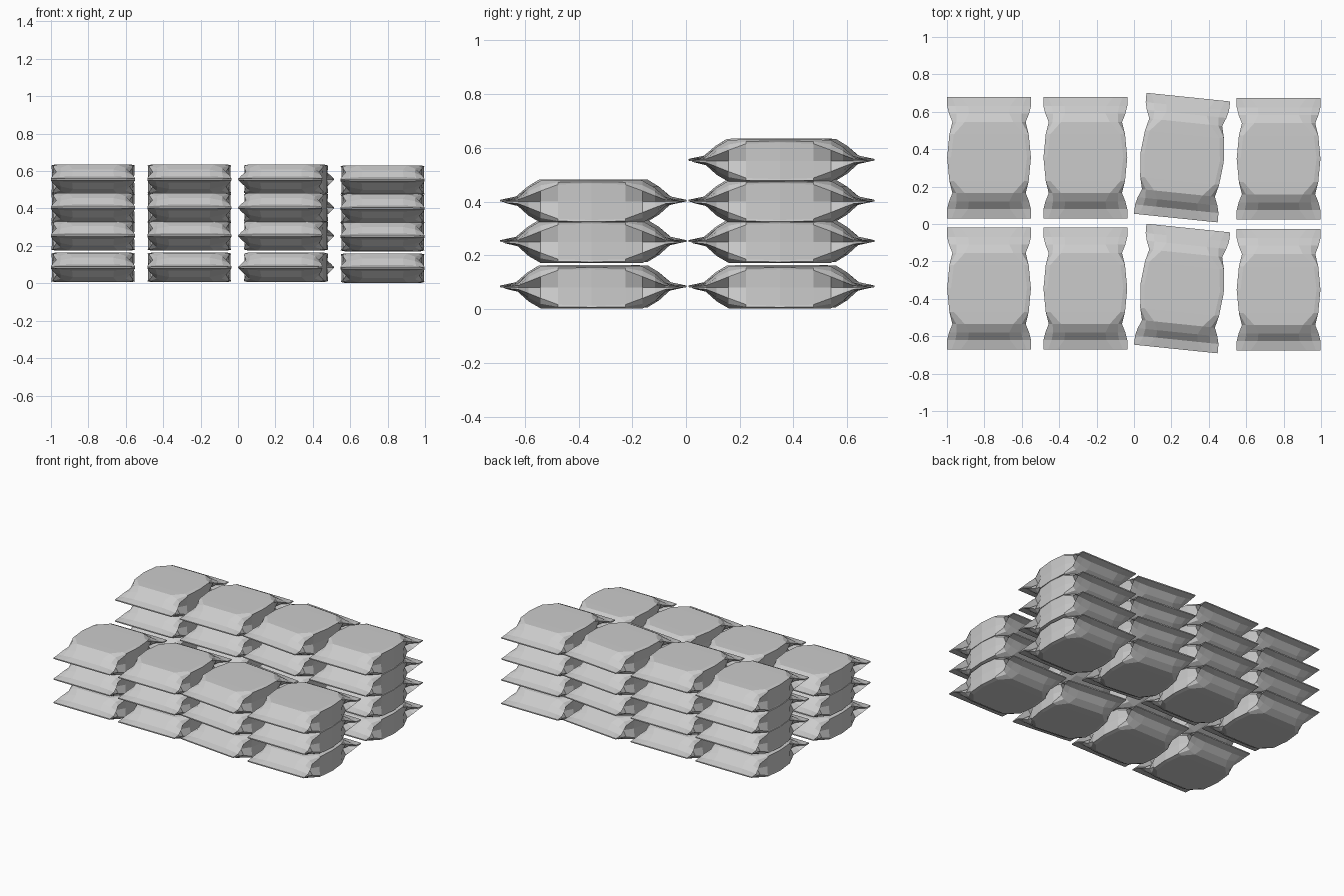
import bpy, bmesh
from math import radians

if "Cube" in bpy.data.objects:
    bpy.data.objects.remove(bpy.data.objects["Cube"])

# Half-length stations of one bag:
# (y, flat half width, half height, shoulder half width, shoulder z, gusset half width)
STATIONS = [
    (0.325, 0.150, 0.004, 0.225, 0.003, 0.224),
    (0.275, 0.112, 0.016, 0.224, 0.007, 0.218),
    (0.235, 0.108, 0.052, 0.214, 0.022, 0.175),
    (0.190, 0.130, 0.078, 0.196, 0.040, 0.172),
    (0.125, 0.188, 0.079, 0.212, 0.064, 0.208),
    (0.000, 0.203, 0.079, 0.221, 0.068, 0.220),
]


def section(y, a, h, w, s, m):
    """Closed cross-section of the bag, symmetric in x and z."""
    right = [(a, h), ((a + w) / 2 + 0.012, h * 0.55 + s * 0.45), (w, s), (m, 0)]
    right += [(x, -z) for x, z in reversed(right[:-1])]
    ring = right + [(-x, z) for x, z in reversed(right)]
    return [(x, y, z) for x, z in ring]


def bag_mesh():
    bm = bmesh.new()
    mirrored = [(-st[0],) + st[1:] for st in reversed(STATIONS[:-1])]
    rings = [[bm.verts.new(p) for p in section(*st)] for st in STATIONS + mirrored]
    n = len(rings[0])
    for r0, r1 in zip(rings, rings[1:]):
        for i in range(n):
            j = (i + 1) % n
            bm.faces.new((r0[i], r0[j], r1[j], r1[i]))
    bm.faces.new(rings[0])
    bm.faces.new(rings[-1])
    bmesh.ops.recalc_face_normals(bm, faces=bm.faces)
    me = bpy.data.meshes.new("bag")
    bm.to_mesh(me)
    bm.free()
    return me


mesh = bag_mesh()

# Stacks: (x, y shift, z shift, turn in degrees)
columns = [(-0.775, 0, 0, 0), (-0.26, 0, 0, 0), (0.257, 0, 0, -5.9), (0.773, -0.006, -0.004, 0)]
layers = [0.085, 0.254, 0.404, 0.556]
rows = [("front", -0.345, 3), ("back", 0.355, 4)]

for row, y, count in rows:
    for c, (x, dy, dz, turn) in enumerate(columns):
        for k in range(count):
            bag = bpy.data.objects.new(f"{row}_bag_{c + 1}_{k + 1}", mesh)
            bag.location = (x, y + dy, layers[k] + dz)
            bag.rotation_euler.z = radians(turn)
            bpy.context.collection.objects.link(bag)
